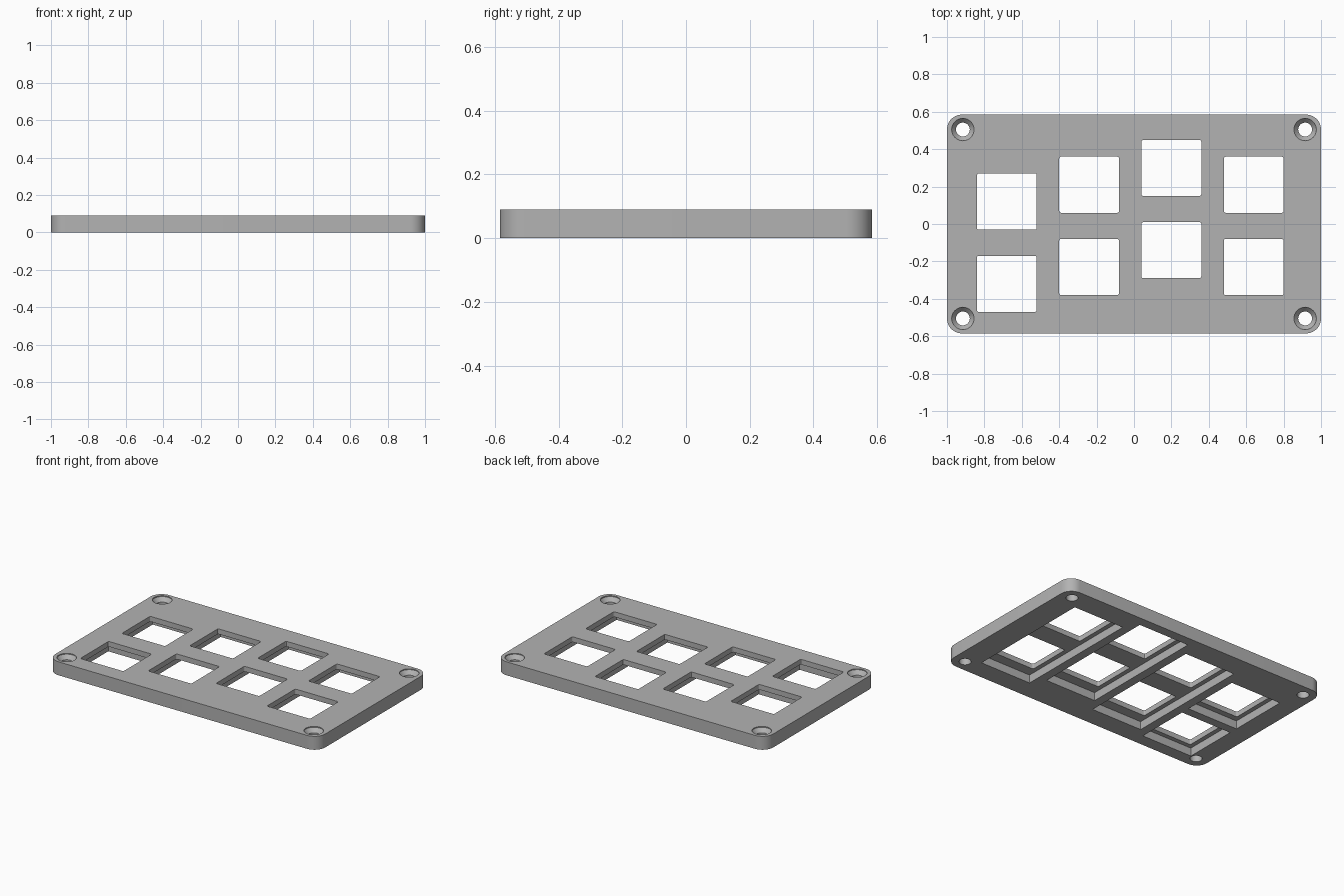
import bpy, bmesh, math

cube = bpy.data.objects.get("Cube")
if cube:
    bpy.data.objects.remove(cube, do_unlink=True)

grey = bpy.data.materials.new("matte_grey")
grey.use_nodes = True
GREY = (0.45, 0.45, 0.45, 1)
grey.diffuse_color = GREY
grey.node_tree.nodes["Principled BSDF"].inputs["Base Color"].default_value = GREY

HEIGHT, FLOOR = 0.09, 0.055      # slab height, underside of the thin plate


def finish(name, bm):
    mesh = bpy.data.meshes.new(name)
    bm.to_mesh(mesh)
    bm.free()
    mesh.materials.append(grey)
    ob = bpy.data.objects.new(name, mesh)
    bpy.context.collection.objects.link(ob)
    return ob


def block(name, x0, x1, y0, y1, z0, z1, radius=0, segments=3):
    """Box with rounded upright edges."""
    bm = bmesh.new()
    bmesh.ops.create_cube(bm, size=1)
    for v in bm.verts:
        v.co.x = x1 if v.co.x > 0 else x0
        v.co.y = y1 if v.co.y > 0 else y0
        v.co.z = z1 if v.co.z > 0 else z0
    if radius:
        upright = [e for e in bm.edges if abs(e.verts[0].co.z - e.verts[1].co.z) > 1e-4]
        bmesh.ops.bevel(bm, geom=upright, offset=radius, segments=segments,
                        profile=0.5, affect='EDGES')
    return finish(name, bm)


def screw_cutter(name, x, y):
    """Straight shaft opening into a countersunk cone."""
    rings = [(0.037, -0.05), (0.037, 0.058), (0.06, 0.084), (0.06, 0.14)]
    bm = bmesh.new()
    n = 32
    loops = [[bm.verts.new((x + r * math.cos(math.tau * i / n),
                            y + r * math.sin(math.tau * i / n), z))
              for i in range(n)] for r, z in rings]
    for low, high in zip(loops, loops[1:]):
        for i in range(n):
            j = (i + 1) % n
            bm.faces.new((low[i], low[j], high[j], high[i]))
    bm.faces.new(loops[0][::-1])
    bm.faces.new(loops[-1])
    return finish(name, bm)


# Main slab
plate = block("switch_plate", -1, 1, -0.585, 0.585, 0, HEIGHT, 0.08, 10)

cutters = []
# Key openings in four staggered columns, with pockets underneath
for c, (cx, cy) in enumerate([(-0.68, -0.1), (-0.24, -0.01), (0.2, 0.08), (0.64, -0.01)]):
    keys = [cy - 0.22, cy + 0.22]
    for r, ky in enumerate(keys):
        cutters.append(block(f"key_opening_{c}_{r}", cx - 0.16, cx + 0.16,
                             ky - 0.15, ky + 0.15, -0.1, 0.2, 0.01))
    if c == 0:      # first column keeps a cross bar between its keys
        spans = [(keys[0] - 0.18, keys[0] + 0.19), (keys[1] - 0.19, keys[1] + 0.22)]
    else:
        spans = [(keys[0] - 0.22, keys[1] + 0.22)]
    for s, (y0, y1) in enumerate(spans):
        cutters.append(block(f"pocket_{c}_{s}", cx - 0.19, cx + 0.19, y0, y1, -0.1, FLOOR))

# Countersunk corner screw holes
for sx in (-1, 1):
    for sy in (-1, 1):
        cutters.append(screw_cutter(f"screw_hole_{sx}_{sy}", sx * 0.915, sy * 0.505))

for cutter in cutters:
    cutter.hide_render = True
    mod = plate.modifiers.new(cutter.name, 'BOOLEAN')
    mod.operation = 'DIFFERENCE'
    mod.solver = 'EXACT'
    mod.object = cutter

bpy.context.view_layer.objects.active = plate
for ob in bpy.context.selected_objects:
    ob.select_set(False)
plate.select_set(True)
for mod in list(plate.modifiers):
    bpy.ops.object.modifier_apply(modifier=mod.name)
for cutter in cutters:
    bpy.data.objects.remove(cutter, do_unlink=True)
bpy.ops.object.shade_smooth_by_angle(angle=math.radians(30))
